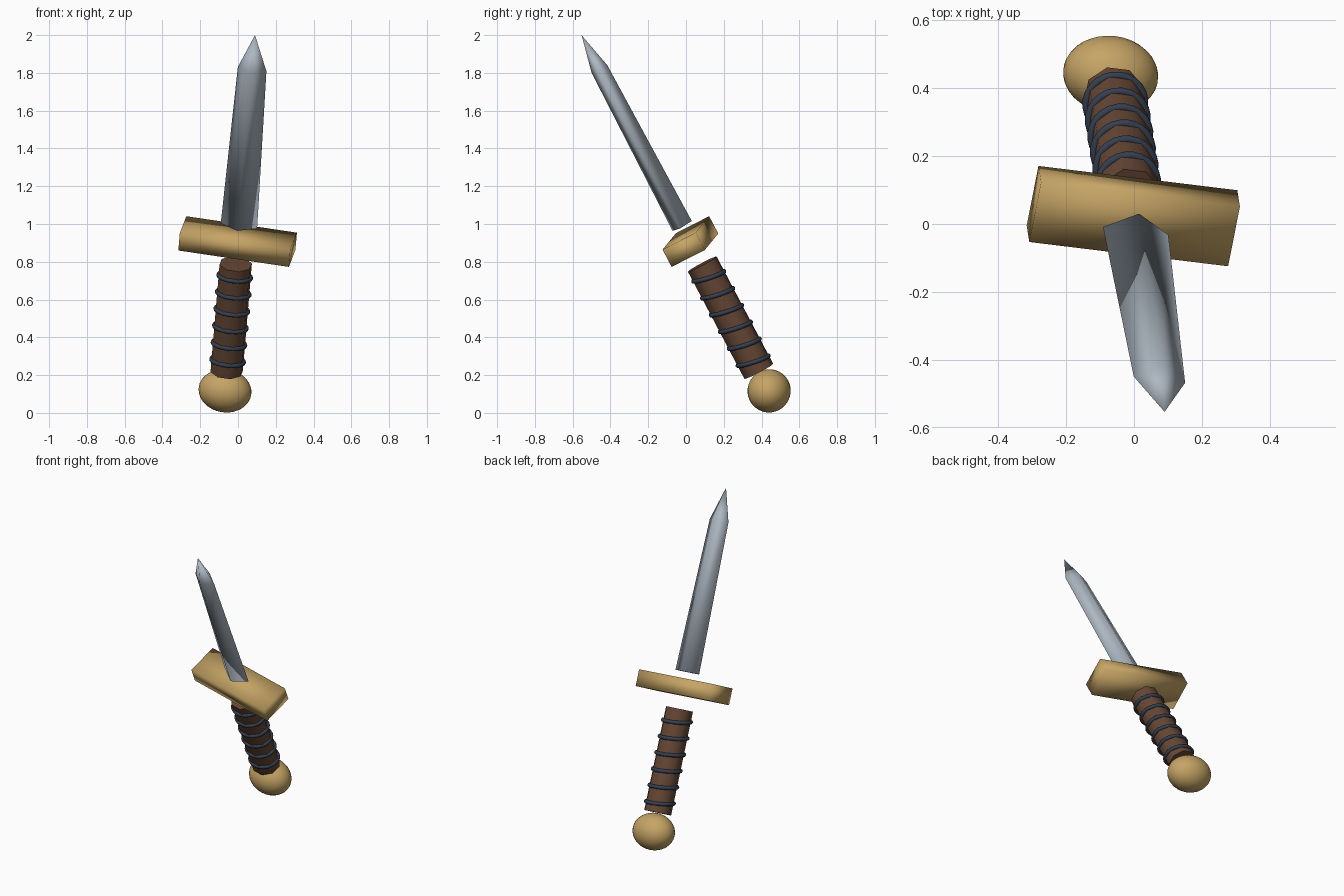
import bpy, bmesh, math
from mathutils import Matrix, Vector

if "Cube" in bpy.data.objects:
    bpy.data.objects.remove(bpy.data.objects["Cube"])

# Tilted frame: local x = blade width, y = blade depth, z = along the sword, origin at the tip
D = Vector((0.0743, -0.465, 0.882)).normalized()
L = Vector((0.981, -0.117, -0.151))
L = (L - D * L.dot(D)).normalized()
T = D.cross(L)
FRAME = Matrix((L, T, D)).transposed().to_4x4()
FRAME.translation = (0.09, -0.553, 2.0)


def material(name, rgb):
    m = bpy.data.materials.new(name)
    m.diffuse_color = (*rgb, 1)
    m.use_nodes = True
    m.node_tree.nodes["Principled BSDF"].inputs["Base Color"].default_value = m.diffuse_color
    return m


GOLD = material("gold", (0.56, 0.37, 0.13))
STEEL = material("steel", (0.42, 0.48, 0.54))
LEATHER = material("brown leather", (0.13, 0.062, 0.035))
CORD = material("dark blue cord", (0.035, 0.05, 0.08))


def finish(bm, name, mat, sharp_angle=180):
    """Turn a bmesh in sword space into a smooth-shaded object."""
    bmesh.ops.recalc_face_normals(bm, faces=bm.faces)
    for f in bm.faces:
        f.smooth = True
    for e in bm.edges:
        e.smooth = e.calc_face_angle(0) < math.radians(sharp_angle)
    me = bpy.data.meshes.new(name)
    bm.to_mesh(me)
    bm.free()
    me.materials.append(mat)
    ob = bpy.data.objects.new(name, me)
    ob.matrix_world = FRAME
    bpy.context.collection.objects.link(ob)


def place(x, y, z, sx=1, sy=1, sz=1):
    return Matrix.Translation((x, y, z)) @ Matrix.Diagonal((sx, sy, sz, 1))


# Blade: tapering diamond section that closes to a point
bm = bmesh.new()
rings = [[bm.verts.new(p) for p in ((w, 0, z), (0, d, z), (-w, 0, z), (0, -d, z))]
         for w, d, z in ((0.098, 0.058, -1.145), (0.077, 0.047, -0.204))]
tip = bm.verts.new((0, 0, 0))
bm.faces.new(rings[0])
for i in range(4):
    j = (i + 1) % 4
    bm.faces.new((rings[0][i], rings[0][j], rings[1][j], rings[1][i]))
    bm.faces.new((rings[1][i], rings[1][j], tip))
finish(bm, "blade", STEEL)

# Guard: softly shaded crossbar
bm = bmesh.new()
bmesh.ops.create_cube(bm, size=1, matrix=place(0, 0, -1.239, 0.596, 0.2, 0.104))
finish(bm, "guard", GOLD)

# Grip
TOP, BOTTOM = -1.374, -2.018
bm = bmesh.new()
bmesh.ops.create_cone(bm, cap_ends=True, segments=8, radius1=0.088, radius2=0.088,
                      depth=TOP - BOTTOM, matrix=place(0, 0, (TOP + BOTTOM) / 2)
                      @ Matrix.Rotation(math.pi / 8, 4, 'Z'))
finish(bm, "grip", LEATHER, 60)

# Cord rings wrapped at a slight slant around the grip
bm = bmesh.new()
MAJOR, MINOR, NU, NV = 0.086, 0.012, 24, 8
for k in range(6):
    z = TOP + (BOTTOM - TOP) * (0.115 + 0.157 * k)
    m = Matrix.Translation((0, 0, z)) @ Matrix.Rotation(math.radians(-10), 4, 'X')
    grid = []
    for i in range(NU):
        u = 2 * math.pi * i / NU
        row = []
        for j in range(NV):
            v = 2 * math.pi * j / NV
            r = MAJOR + MINOR * math.cos(v)
            row.append(bm.verts.new(m @ Vector((r * math.cos(u), r * math.sin(u), MINOR * math.sin(v)))))
        grid.append(row)
    for i in range(NU):
        for j in range(NV):
            a, b, n = grid[i], grid[(i + 1) % NU], (j + 1) % NV
            bm.faces.new((a[j], b[j], b[n], a[n]))
finish(bm, "grip_cords", CORD)

# Pommel: widened ball
bm = bmesh.new()
bmesh.ops.create_uvsphere(bm, u_segments=32, v_segments=16, radius=1,
                          matrix=place(0, 0, -2.135, 0.141, 0.114, 0.114))
finish(bm, "pommel", GOLD)
